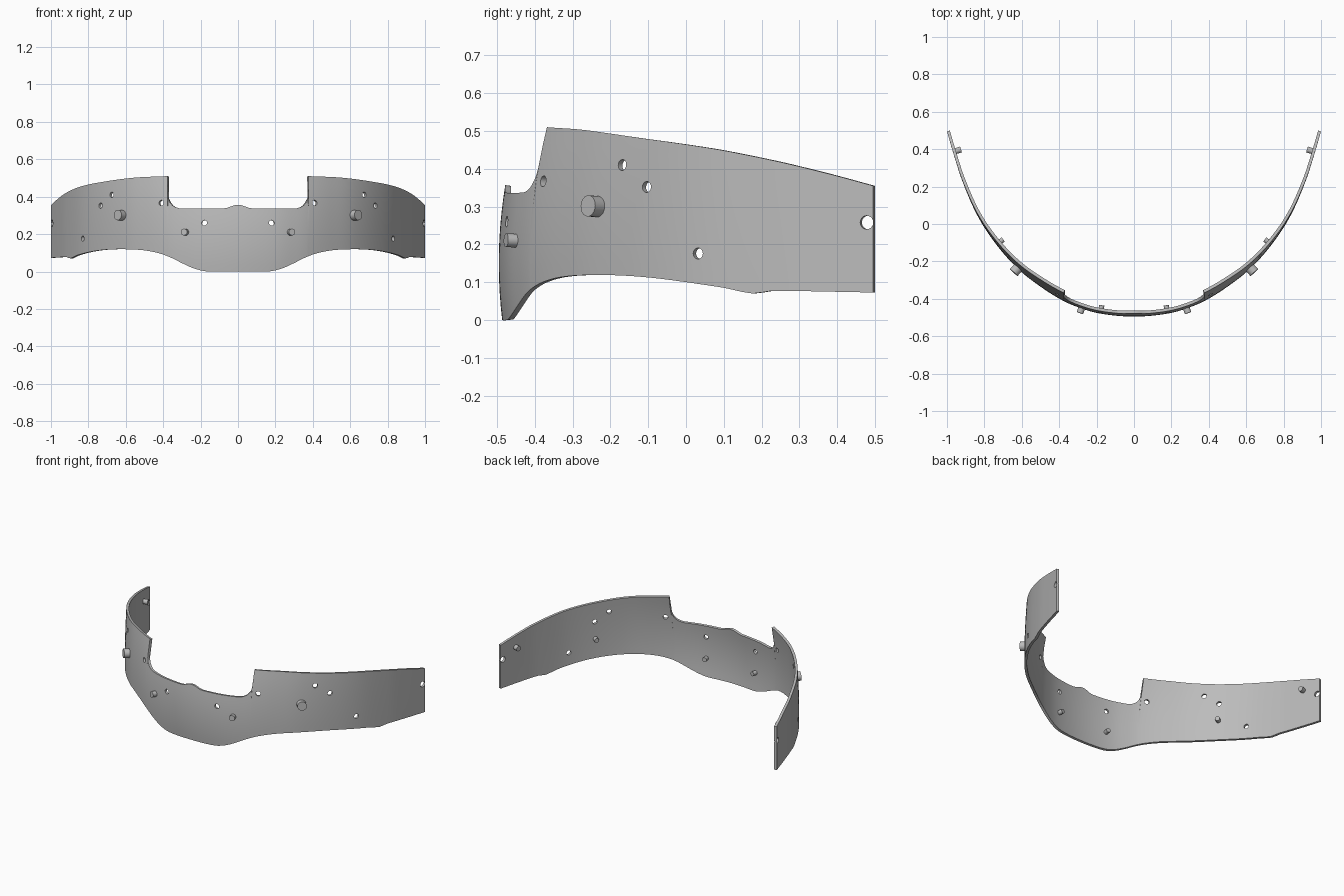
import bpy, bmesh, math
from mathutils import Vector

cube = bpy.data.objects.get("Cube")
if cube:
    bpy.data.objects.remove(cube)

grey = bpy.data.materials.new("plain grey")
grey.use_nodes = True
COLOUR = (0.5, 0.5, 0.5, 1)
grey.diffuse_color = COLOUR
grey.node_tree.nodes["Principled BSDF"].inputs["Base Color"].default_value = COLOUR

THICK = 0.016
STEP = 0.3755  # where the brow notch ends and the side panel rises

# Plan curve (x, y) and the edge heights (x, z) of the left half
PLAN = [(-.1, -.49), (0, -.495), (.1, -.49), (.2, -.475), (.28, -.452), (.38, -.41),
        (.5, -.335), (.62, -.24), (.74, -.105), (.84, .05), (.92, .235), (.965, .375), (1, .495)]
BROW = [(-.03, .351), (0, .357), (.03, .351), (.06, .34), (.09, .337), (.3, .337),
        (.33, .342), (.355, .357), (.37, .38), (.375, .4)]
PANEL = [(.376, .51), (.55, .502), (.7, .483), (.84, .455), (.92, .42), (.965, .387), (1, .355)]
BOTTOM = [(-.16, 0), (0, 0), (.16, 0), (.2, .006), (.25, .022), (.3, .045), (.36, .075),
          (.42, .097), (.5, .113), (.6, .119), (.7, .117), (.78, .107), (.86, .087),
          (.898, .07), (.915, .077), (1, .073)]


def curve(pts, x):
    """Smooth curve through the points."""
    def slope(i):
        a, b = pts[max(i - 1, 0)], pts[min(i + 1, len(pts) - 1)]
        return (b[1] - a[1]) / (b[0] - a[0])
    i = 0
    while i < len(pts) - 2 and x > pts[i + 1][0]:
        i += 1
    (x0, y0), (x1, y1) = pts[i], pts[i + 1]
    w = x1 - x0
    t = (x - x0) / w
    return (y0 * (1 + 2 * t) * (1 - t) ** 2 + y1 * t * t * (3 - 2 * t)
            + slope(i) * w * t * (1 - t) ** 2 - slope(i + 1) * w * t * t * (1 - t))


def surface(x, z):
    """Outer surface, leaning back above and below its belly line."""
    lean = 0.4 * (z - 0.15) ** 2 * (1 - x * x)
    return Vector((x, curve(PLAN, abs(x)) + lean, z))


def outward(x, z):
    e = 0.004
    dx = surface(x + e, z) - surface(x - e, z)
    dz = surface(x, z + e) - surface(x, z - e)
    return dx.cross(dz).normalized()


def top(x):
    return curve(BROW if x < STEP else PANEL, x)


def new_object(name, bm):
    mesh = bpy.data.meshes.new(name)
    bm.to_mesh(mesh)
    bm.free()
    mesh.materials.append(grey)
    obj = bpy.data.objects.new(name, mesh)
    bpy.context.collection.objects.link(obj)
    return obj


def activate(obj):
    bpy.ops.object.select_all(action='DESELECT')
    obj.select_set(True)
    bpy.context.view_layer.objects.active = obj


def add_rod(bm, x, z, radius, start, end):
    """Cylinder along the surface normal between two offsets."""
    n = outward(x, z)
    rot = n.to_track_quat('Z', 'Y').to_matrix().to_4x4()
    rot.translation = surface(x, z) + n * (start + end) / 2
    bmesh.ops.create_cone(bm, cap_ends=True, segments=24, radius1=radius,
                          radius2=radius, depth=end - start, matrix=rot)


# Curved band: grid of columns between the bottom and top edges
COLS, ROWS = 70, 10
half = [math.sin(1.25 * i / COLS) / math.sin(1.25) for i in range(COLS + 1)]
half = [x for x in half if abs(x - STEP) > 0.003] + [.365, .371, .375, .376]
half.sort()
xs = [-x for x in reversed(half[1:])] + half
bm = bmesh.new()
grid = []
for x in xs:
    lo, hi = curve(BOTTOM, abs(x)), top(abs(x))
    grid.append([bm.verts.new(surface(x, lo + (hi - lo) * r / ROWS)) for r in range(ROWS + 1)])
for a, b in zip(grid, grid[1:]):
    for r in range(ROWS):
        bm.faces.new((a[r], b[r], b[r + 1], a[r + 1]))
band = new_object("curved_band", bm)
solid = band.modifiers.new("thickness", 'SOLIDIFY')
solid.thickness = THICK
solid.offset = -1

# Drilled holes and the half-round nick in each rear edge
HOLES = [(.18, .26), (.41, .367), (.675, .41), (.735, .352), (.83, .176)]
bm = bmesh.new()
for side in (-1, 1):
    for x, z in HOLES:
        add_rod(bm, side * x, z, 0.0145, -0.05, 0.03)
    add_rod(bm, side * 0.995, 0.258, 0.018, -0.05, 0.03)
cutter = new_object("hole_cutter", bm)
cutter.hide_render = True
cut = band.modifiers.new("holes", 'BOOLEAN')
cut.operation = 'DIFFERENCE'
cut.solver = 'EXACT'
cut.object = cutter
activate(band)
for m in [m.name for m in band.modifiers]:
    bpy.ops.object.modifier_apply(modifier=m)
bpy.data.objects.remove(cutter)
bpy.ops.object.shade_smooth_by_angle(angle=math.radians(30))

# Pegs: name, x, z, radius, start and end along the normal
PEGS = [("large_outer_peg", .62, .3, .028, -.01, .034),
        ("small_outer_peg", .28, .21, .018, -.01, .027),
        ("front_inner_peg", .18, .12, .014, -.045, -.008),
        ("middle_inner_peg", .735, .24, .014, -.045, -.008),
        ("rear_inner_peg", .968, .31, .016, -.045, -.008)]
for name, x, z, radius, start, end in PEGS:
    for side, label in ((1, "left"), (-1, "right")):
        bm = bmesh.new()
        add_rod(bm, side * x, z, radius, start, end)
        activate(new_object(label + "_" + name, bm))
        bpy.ops.object.shade_smooth_by_angle(angle=math.radians(30))
